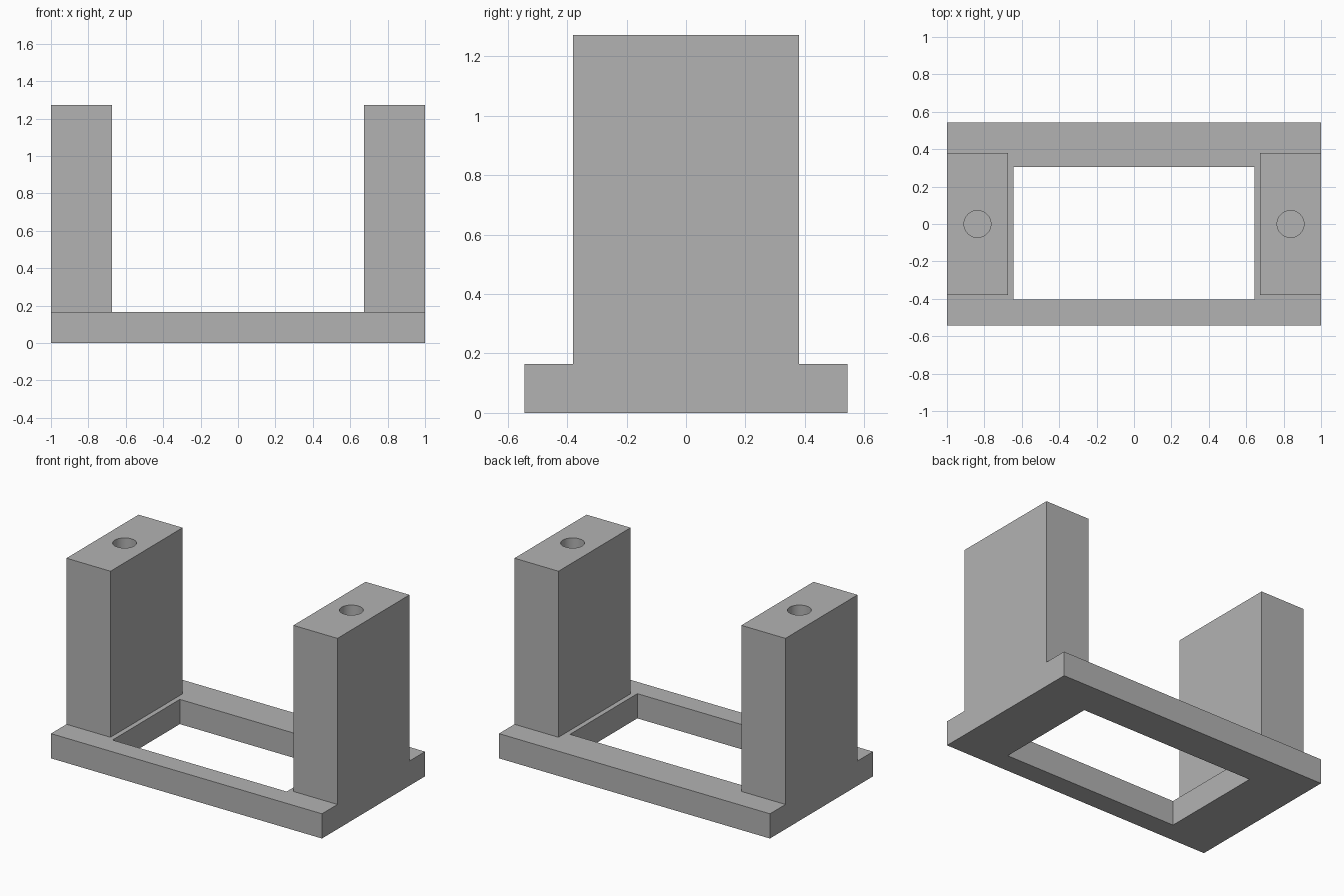
import bpy

cube = bpy.data.objects.get("Cube")
if cube:
    bpy.data.objects.remove(cube, do_unlink=True)

BASE_H, TOP = 0.165, 1.273
DEPTH_HALF = 0.543
POST_INNER, POST_HALF = 0.675, 0.38
HOLE_X, HOLE_R, HOLE_DEPTH = 0.837, 0.072, 0.55

grey = bpy.data.materials.new("plain grey")
grey.use_nodes = True
colour = (0.45, 0.45, 0.45, 1)
grey.diffuse_color = colour
grey.node_tree.nodes["Principled BSDF"].inputs["Base Color"].default_value = colour


def box(name, low, high):
    centre = [(a + b) / 2 for a, b in zip(low, high)]
    bpy.ops.mesh.primitive_cube_add(size=1, location=centre)
    ob = bpy.context.object
    ob.name = name
    ob.scale = [b - a for a, b in zip(low, high)]
    bpy.ops.object.transform_apply(location=True, rotation=False, scale=True)
    ob.data.materials.append(grey)
    return ob


def combine(target, other, operation):
    """Apply a boolean and discard the helper object."""
    other.hide_render = True
    mod = target.modifiers.new(other.name, 'BOOLEAN')
    mod.operation = operation
    mod.solver = 'EXACT'
    mod.object = other
    bpy.context.view_layer.objects.active = target
    bpy.ops.object.modifier_apply(modifier=mod.name)
    bpy.data.objects.remove(other, do_unlink=True)


# Base frame with its off-centre rectangular opening
bracket = box("bracket_frame", (-1, -DEPTH_HALF, 0), (1, DEPTH_HALF, BASE_H))
combine(bracket, box("opening", (-0.643, -0.405, -0.1), (0.643, 0.305, 0.3)), 'DIFFERENCE')

# Two upright posts, each with a blind bolt hole in its top
for side, name in ((1, "left"), (-1, "right")):
    x_low, x_high = sorted((side * POST_INNER, side))
    post = box(name + "_post", (x_low, -POST_HALF, BASE_H / 2), (x_high, POST_HALF, TOP))
    bpy.ops.mesh.primitive_cylinder_add(
        vertices=48, radius=HOLE_R, depth=2 * HOLE_DEPTH, location=(side * HOLE_X, 0, TOP))
    hole = bpy.context.object
    hole.name = name + "_hole"
    hole.data.materials.append(grey)
    combine(post, hole, 'DIFFERENCE')
    combine(bracket, post, 'UNION')

# Smooth hole walls, crisp edges elsewhere
bpy.ops.object.select_all(action='DESELECT')
bracket.select_set(True)
bpy.context.view_layer.objects.active = bracket
bpy.ops.object.shade_smooth_by_angle()
